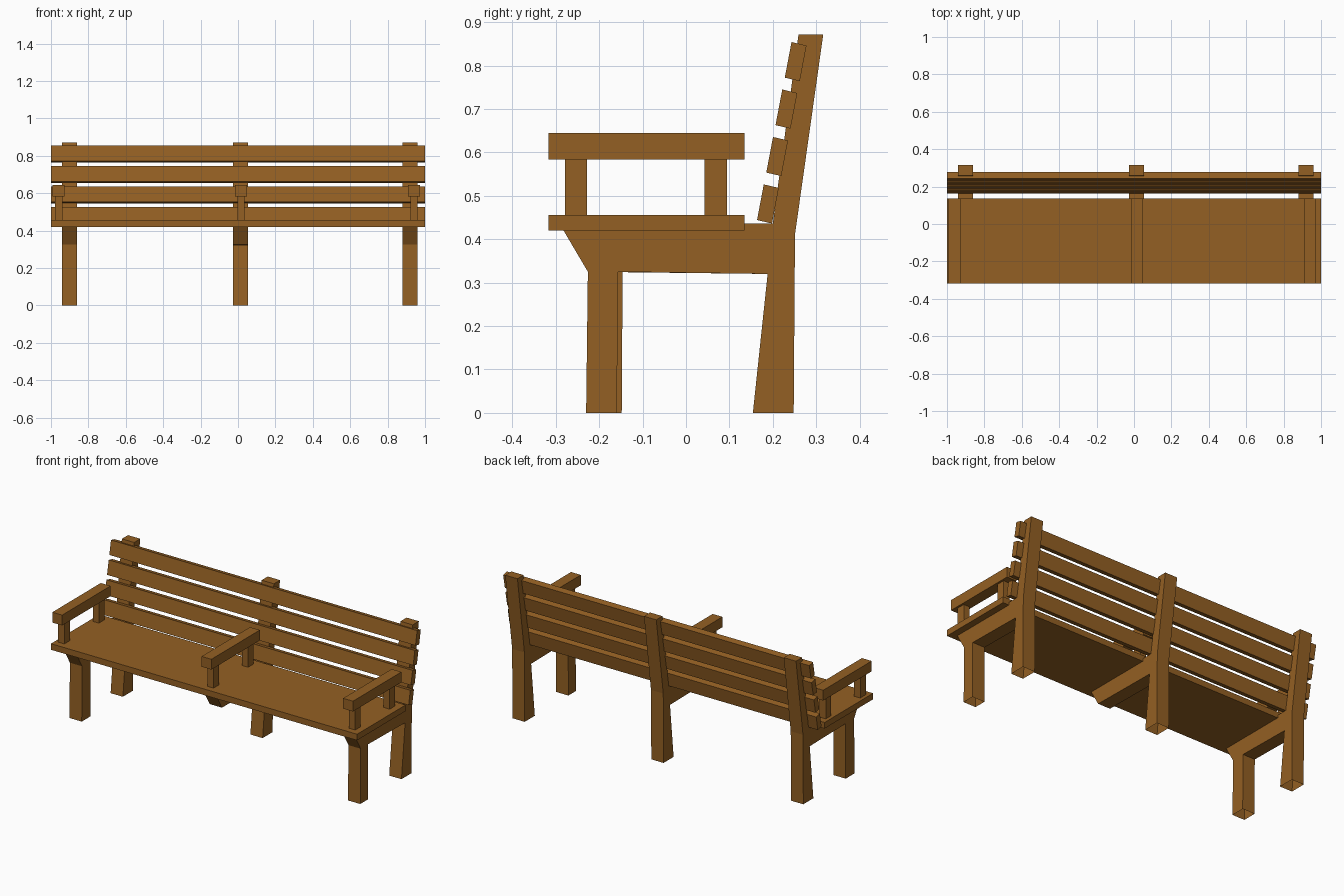
import bpy, bmesh
from mathutils import Vector

if "Cube" in bpy.data.objects:
    bpy.data.objects.remove(bpy.data.objects["Cube"])

wood = bpy.data.materials.new("brown_wood")
wood.diffuse_color = (0.295, 0.117, 0.017, 1)
wood.use_nodes = True
wood.node_tree.nodes["Principled BSDF"].inputs["Base Color"].default_value = wood.diffuse_color


def extrude_profile(name, pts, x0, x1, open_bottom=False):
    """Extrude a (y, z) outline along x."""
    bm = bmesh.new()
    face = bm.faces.new([bm.verts.new((x0, y, z)) for y, z in pts])
    ext = bmesh.ops.extrude_face_region(bm, geom=[face], use_keep_orig=True)
    verts = [g for g in ext["geom"] if isinstance(g, bmesh.types.BMVert)]
    bmesh.ops.translate(bm, verts=verts, vec=Vector((x1 - x0, 0, 0)))
    bmesh.ops.recalc_face_normals(bm, faces=bm.faces)
    if open_bottom:  # leg ends are uncapped
        ends = [f for f in bm.faces if all(v.co.z < 0.001 for v in f.verts)]
        bmesh.ops.delete(bm, geom=ends, context='FACES_ONLY')
    me = bpy.data.meshes.new(name)
    bm.to_mesh(me)
    bm.free()
    me.materials.append(wood)
    ob = bpy.data.objects.new(name, me)
    bpy.context.collection.objects.link(ob)
    return ob


def box(name, x0, x1, y0, y1, z0, z1):
    return extrude_profile(name, [(y0, z0), (y1, z0), (y1, z1), (y0, z1)], x0, x1)


# seat board
box("seat", -1, 1, -0.317, 0.135, 0.42, 0.456)

# support frames: rear leg, upright and seat beam in one outline;
# the end frames also have a front leg
rear = [(0.188, 0.32), (0.154, 0), (0.248, 0), (0.251, 0.411),
        (0.316, 0.871), (0.259, 0.871), (0.2, 0.436), (-0.282, 0.436),
        (-0.282, 0.42), (-0.226, 0.325)]
for side, x0, leg_back in (("left", -0.94, -0.148), ("middle", -0.027, None),
                           ("right", 0.88, -0.159)):
    pts = list(rear)
    if leg_back is not None:
        pts += [(-0.23, 0), (leg_back, 0), (leg_back + 0.002, 0.325)]
    extrude_profile(side + "_frame", pts, x0, x0 + 0.08, True)

# tilted backrest slats
for i in range(4):
    y, z = 0.243 - 0.0213 * i, 0.854 - 0.1093 * i
    extrude_profile("back_slat_%d" % (i + 1),
                    [(y, z), (y - 0.0155, z - 0.082),
                     (y + 0.019, z - 0.09), (y + 0.0345, z - 0.008)], -1, 1)

# armrests on two posts each
for side, cx in (("left", -0.959), ("middle", 0.016), ("right", 0.941)):
    box(side + "_armrest", cx - 0.032, cx + 0.032, -0.317, 0.135, 0.583, 0.644)
    for part, y in (("front", -0.279), ("rear", 0.043)):
        box("%s_%s_arm_post" % (side, part), cx - 0.02, cx + 0.02,
            y, y + 0.051, 0.456, 0.583)
